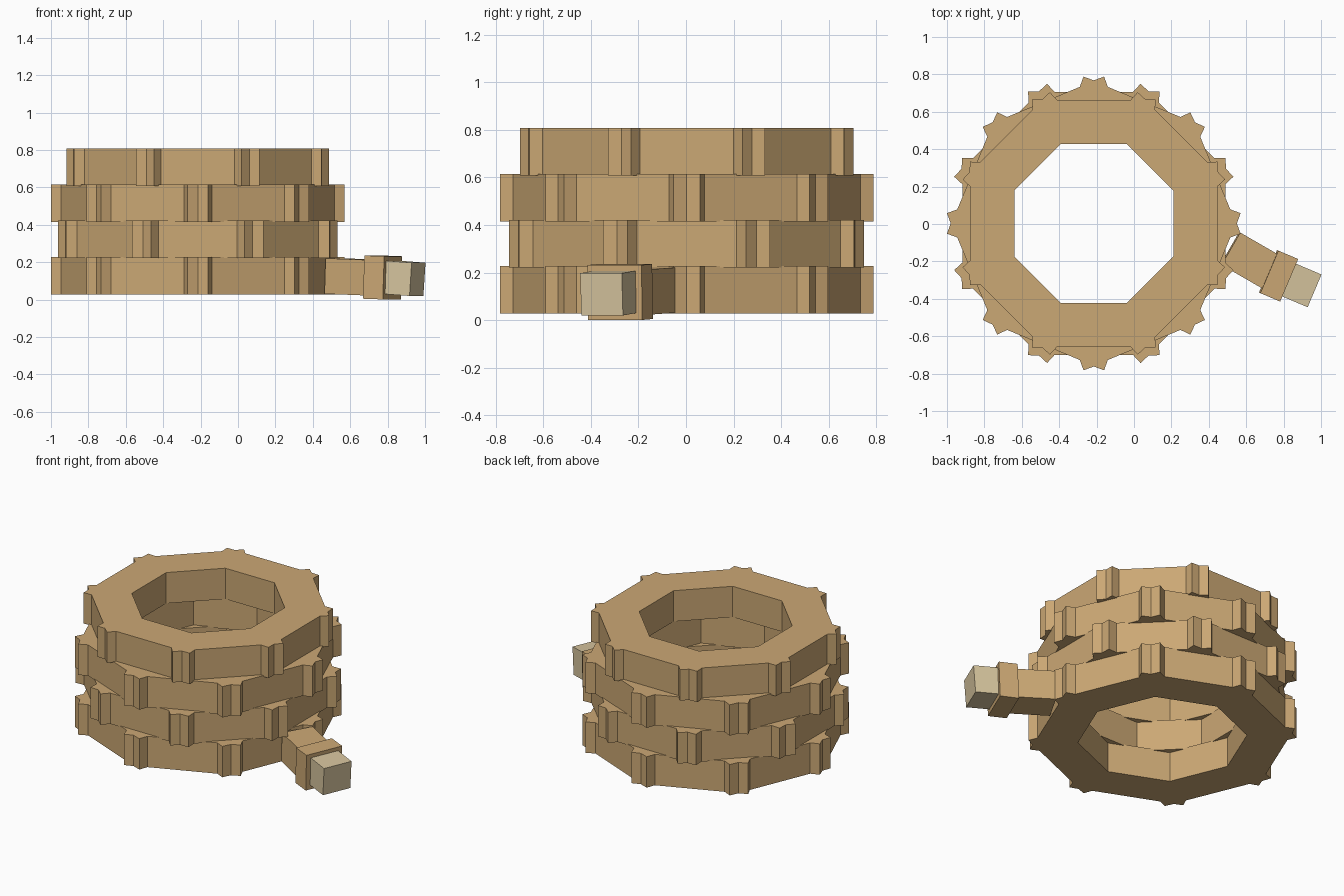
import bpy, bmesh
from math import pi, sin, cos, radians
from mathutils import Matrix, Vector

if "Cube" in bpy.data.objects:
    bpy.data.objects.remove(bpy.data.objects["Cube"])


def material(name, rgb):
    m = bpy.data.materials.new(name)
    m.diffuse_color = (*rgb, 1)
    m.use_nodes = True
    m.node_tree.nodes["Principled BSDF"].inputs["Base Color"].default_value = m.diffuse_color
    return m


ROPE = material("tan rope", (0.60, 0.392, 0.176))
FRAY = material("pale rope end", (0.68, 0.56, 0.345))


def finish(name, bm, mat):
    bmesh.ops.recalc_face_normals(bm, faces=bm.faces)
    me = bpy.data.meshes.new(name)
    bm.to_mesh(me)
    bm.free()
    me.materials.append(mat)
    ob = bpy.data.objects.new(name, me)
    bpy.context.collection.objects.link(ob)
    return ob


# One octagonal coil with a notched strand bump on every corner
def coil(name, z, height, turn, scale, hole):
    bm = bmesh.new()
    # radial, sideways offsets: base, tip, notch, tip, base
    bump = [(0.73, -0.075), (0.785, -0.055), (0.765, 0), (0.785, 0.055), (0.73, 0.075)]
    layers = []
    for h in (z, z + height):
        outer, inner = [], []
        for i in range(8):
            a = turn + i * pi / 4
            for r, s in bump:
                r, s = r * scale, s * scale
                outer.append(bm.verts.new((r * cos(a) - s * sin(a), r * sin(a) + s * cos(a), h)))
            inner.append(bm.verts.new((hole * cos(a), hole * sin(a), h)))
        # top or bottom cap, one face per side of the octagon
        for i in range(8):
            edge = [outer[(5 * i + 2 + k) % 40] for k in range(6)]
            bm.faces.new([inner[i]] + edge + [inner[(i + 1) % 8]])
        layers.append((outer, inner))
    for low, high in zip(*layers):
        n = len(low)
        for i in range(n):
            j = (i + 1) % n
            bm.faces.new((low[i], low[j], high[j], high[i]))
    ob = finish(name, bm, ROPE)
    ob.location = (-0.215, 0.003, 0)


# Block lying along the loose end of the rope
def block(name, centre, size, yaw, pitch, mat):
    bm = bmesh.new()
    bmesh.ops.create_cube(bm, size=1, matrix=Matrix.Diagonal((*size, 1)))
    ob = finish(name, bm, mat)
    ob.location = Vector(centre)
    ob.rotation_euler = (0, radians(pitch), radians(yaw))


# Stacked coils, alternately turned, the top one smaller
for i in range(4):
    top = i == 3
    coil(f"rope_coil_{i + 1}", 0.028 + 0.1935 * i, 0.2, (i % 2) * pi / 8,
         0.94 if top else 1, 0.46 if top else 0.498)

# Loose end: tail, whipping band, pale frayed tip
block("rope_tail", (0.63, -0.197, 0.121), (0.265, 0.2, 0.19), -30, 2, ROPE)
block("whipping_band", (0.773, -0.277, 0.118), (0.115, 0.247, 0.231), -23, 2, ROPE)
block("frayed_tip", (0.884, -0.323, 0.114), (0.165, 0.19, 0.178), -23, 4, FRAY)
